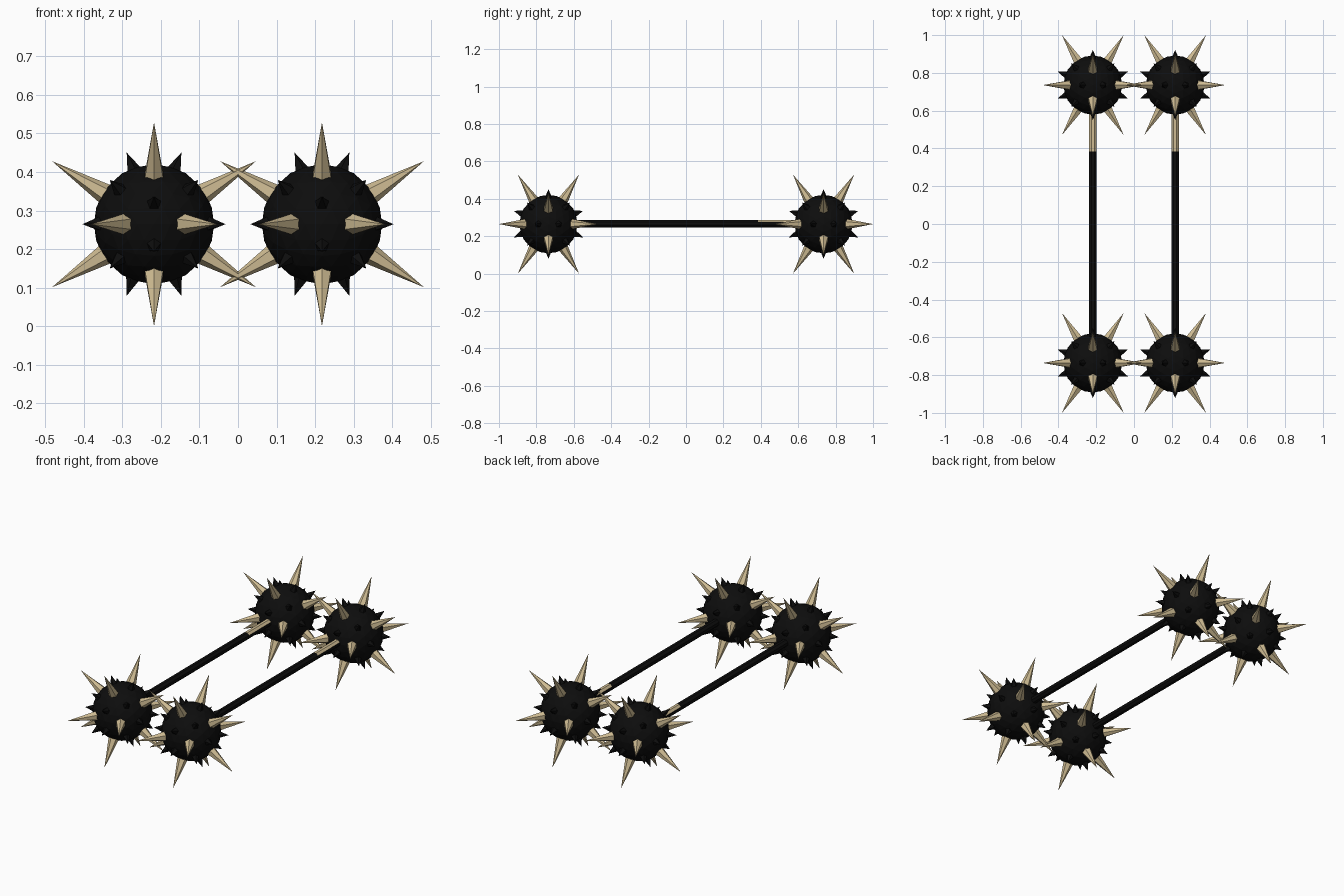
import bpy, bmesh, math
from mathutils import Vector, Matrix

if "Cube" in bpy.data.objects:
    bpy.data.objects.remove(bpy.data.objects["Cube"])

CX, CY, CZ = 0.218, 0.7355, 0.2645   # ball centre offsets
BALL_R, LONG_R, SHORT_R = 0.156, 0.311, 0.199


def material(name, rgb):
    m = bpy.data.materials.new(name)
    m.diffuse_color = (*rgb, 1)
    m.use_nodes = True
    m.node_tree.nodes["Principled BSDF"].inputs["Base Color"].default_value = m.diffuse_color
    return m


BLACK = material("black iron", (0.004, 0.004, 0.004))
BONE = material("pale bone", (0.62, 0.50, 0.29))


def finish(bm, name, mats):
    bmesh.ops.recalc_face_normals(bm, faces=bm.faces)
    me = bpy.data.meshes.new(name)
    bm.to_mesh(me)
    bm.free()
    for m in mats:
        me.materials.append(m)
    ob = bpy.data.objects.new(name, me)
    bpy.context.collection.objects.link(ob)
    return ob


def cyclic(a, b):
    """Directions (a,0,b), (b,a,0), (0,b,a) with every sign."""
    out = []
    for s in (-1, 1):
        for t in (-1, 1):
            out += [Vector(v).normalized() for v in
                    ((s * a, 0, t * b), (t * b, s * a, 0), (0, t * b, s * a))]
    return out


PHI = (1 + math.sqrt(5)) / 2
LONG = cyclic(PHI, 1)                          # 12 icosahedron corners
SHORT = cyclic(1, PHI ** 2) + [Vector((x, y, z)).normalized()
                               for x in (-1, 1) for y in (-1, 1) for z in (-1, 1)]


def spikes(name, dirs, base_d, tip_d, radius, sides, mat):
    bm = bmesh.new()
    for d in dirs:
        rot = d.to_track_quat('Z', 'Y').to_matrix().to_4x4()
        mtx = Matrix.Translation(d * (base_d + tip_d) / 2) @ rot
        bmesh.ops.create_cone(bm, cap_ends=True, segments=sides, radius1=radius,
                              radius2=0, depth=tip_d - base_d, matrix=mtx)
    return finish(bm, name, [mat])


def ball(name):
    bm = bmesh.new()
    for d in LONG:
        bm.verts.new(d)
    bmesh.ops.convex_hull(bm, input=bm.verts)
    for _ in range(2):
        bmesh.ops.subdivide_edges(bm, edges=bm.edges[:], cuts=1, use_grid_fill=True)
        for v in bm.verts:
            v.co.normalize()
    for v in bm.verts:
        v.co *= BALL_R
    return finish(bm, name, [BLACK])


# Spiked balls at both ends of both bars
for i, sx in enumerate((-1, 1)):
    for j, sy in enumerate((-1, 1)):
        tag = ("left", "right")[i] + "_" + ("front", "back")[j]
        for ob in (ball("ball_" + tag),
                   spikes("long_spikes_" + tag, LONG, 0.138, LONG_R, 0.029, 6, BONE),
                   spikes("short_spikes_" + tag, SHORT, 0.138, SHORT_R, 0.025, 5, BLACK)):
            ob.location = (sx * CX, sy * CY, CZ)

# Bars, with a pale section on the upper side near the back
for side, sx in (("left", -1), ("right", 1)):
    bm = bmesh.new()
    bmesh.ops.create_cone(bm, cap_ends=True, segments=8, radius1=0.021, radius2=0.021,
                          depth=1.4, matrix=Matrix.Rotation(math.pi / 2, 4, 'X')
                          @ Matrix.Rotation(math.pi / 8, 4, 'Z'))
    bmesh.ops.bisect_plane(bm, geom=bm.verts[:] + bm.edges[:] + bm.faces[:],
                           plane_co=(0, 0.385, 0), plane_no=(0, 1, 0))
    bm.normal_update()
    for f in bm.faces:
        if f.calc_center_median().y > 0.385 and f.normal.z > 0.3:
            f.material_index = 1
    finish(bm, "bar_" + side, [BLACK, BONE]).location = (sx * CX, 0, 0.267)
